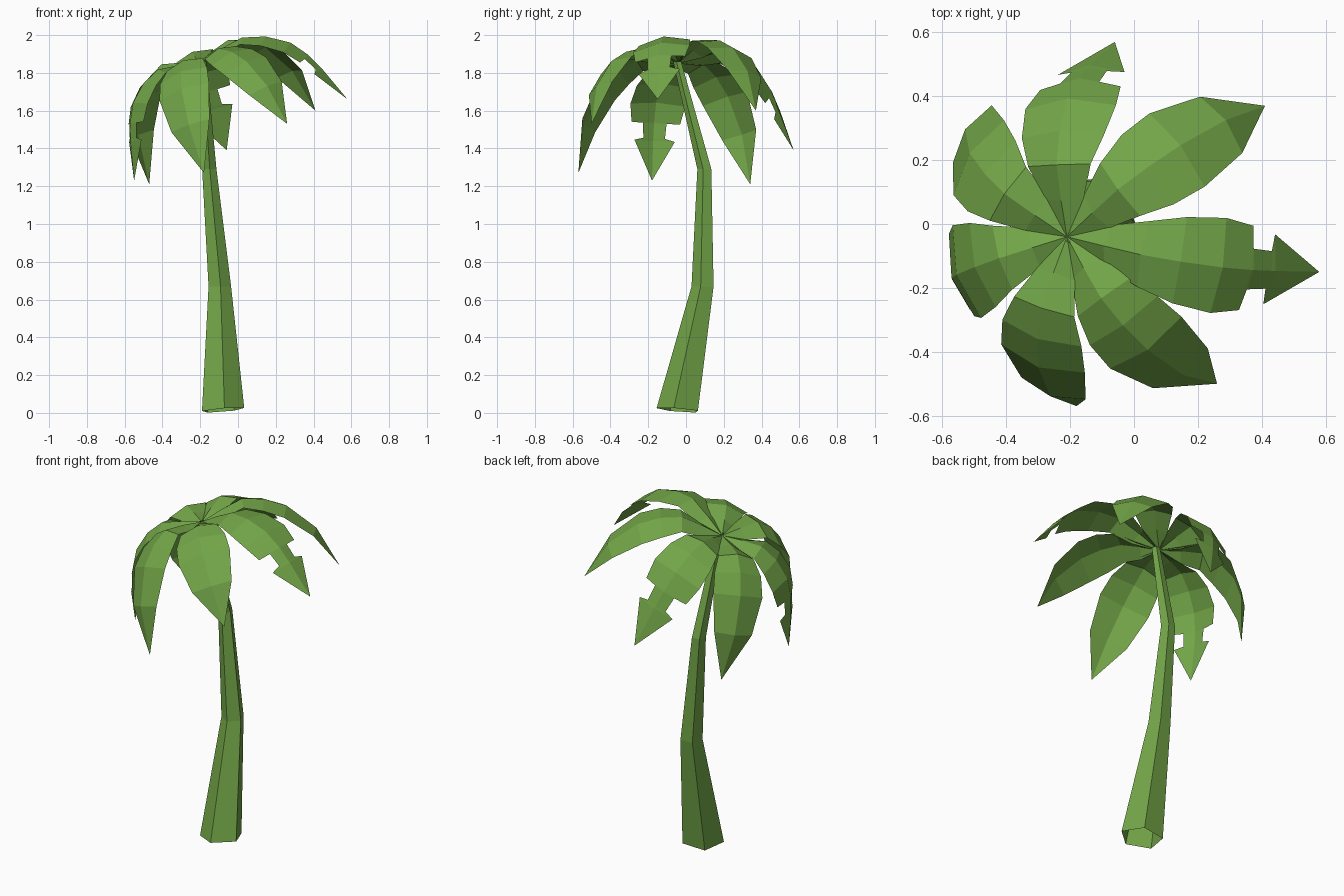
import bpy, math
from mathutils import Vector

cube = bpy.data.objects.get("Cube")
if cube:
    bpy.data.objects.remove(cube, do_unlink=True)

green = bpy.data.materials.new("palm green")
green.use_nodes = True
colour = (0.17, 0.38, 0.065, 1)
green.diffuse_color = colour
green.node_tree.nodes["Principled BSDF"].inputs["Base Color"].default_value = colour


def add_object(name, verts, faces):
    mesh = bpy.data.meshes.new(name)
    mesh.from_pydata([tuple(v) for v in verts], [], faces)
    mesh.materials.append(green)
    mesh.update()
    ob = bpy.data.objects.new(name, mesh)
    bpy.context.collection.objects.link(ob)
    return ob


# Bent, hollow five-sided trunk: centre and radius of each ring
SIDES = 5
rings = [((-0.082, -0.038, 0.015), 0.118), ((-0.098, 0.092, 0.67), 0.063),
         ((-0.153, 0.1, 1.29), 0.04), ((-0.19, -0.045, 1.86), 0.023)]
verts, faces = [], []
for i, (centre, radius) in enumerate(rings):
    for k in range(SIDES):
        ang = math.radians(-85) + math.tau * k / SIDES
        dx, dy = radius * math.cos(ang), radius * math.sin(ang)
        dz = 0.08 * (dx - dy) if i == 0 else 0
        verts.append(Vector(centre) + Vector((dx, dy, dz)))
        if i:
            a, b = (i - 1) * SIDES + k, (i - 1) * SIDES + (k + 1) % SIDES
            faces.append((a, b, b + SIDES, a + SIDES))
add_object("trunk", verts, faces)

# Fronds: rows of (reach, rise, half width) along a drooping midrib
CROWN = Vector((-0.21, -0.04, 1.852))
AXIS = Vector((-0.38, -0.06, 1)).normalized()
REACH, DROP = 0.664, -0.477
base_rows = [(0, 0, 0.004), (0.131, 0.03, 0.066), (0.261, 0.05, 0.105),
             (0.379, 0.01, 0.138)]
plain = base_rows + [(0.49, -0.065, 0.146), (0.61, -0.235, 0.112), (REACH, DROP, 0)]
torn = base_rows + [(0.49, -0.07, 0.152), (0.552, -0.165, 0.135), (0.556, -0.172, 0.065),
                    (0.588, -0.25, 0.06), (0.595, -0.265, 0.112), (REACH, DROP, 0)]


def frond(name, tip, rows):
    offset = Vector(tip) - CROWN
    drop = offset.dot(AXIS)
    flat = offset - AXIS * drop
    out = flat.normalized()
    side = AXIS.cross(out)
    mid = [CROWN + out * (r * flat.length / REACH) + AXIS * (h * drop / DROP)
           for r, h, w in rows]
    verts, faces = [], []
    for i, (r, h, w) in enumerate(rows[:-1]):
        tangent = (mid[i + 1] - mid[max(i - 1, 0)]).normalized()
        # The fold is sharper near the crown
        fold = tangent.cross(side) * w * (0.45 if i < 2 else 0.24)
        verts += [mid[i] + side * w - fold, mid[i], mid[i] - side * w - fold]
        if i:
            n = 3 * i
            faces += [(n, n + 1, n - 2, n - 3), (n + 1, n + 2, n - 1, n - 2)]
    n = len(verts)
    verts.append(mid[-1])
    faces += [(n, n - 2, n - 3), (n, n - 1, n - 2)]
    add_object(name, verts, faces)


frond("left_frond", (0.58, -0.15, 1.66), torn)
frond("back_left_frond", (0.41, 0.37, 1.6), plain)
frond("back_frond", (-0.06, 0.57, 1.39), torn)
frond("back_right_frond", (-0.47, 0.34, 1.21), plain)
frond("right_frond", (-0.55, -0.18, 1.23), torn)
frond("front_frond", (-0.18, -0.57, 1.27), plain)
frond("front_left_frond", (0.26, -0.5, 1.53), plain)
